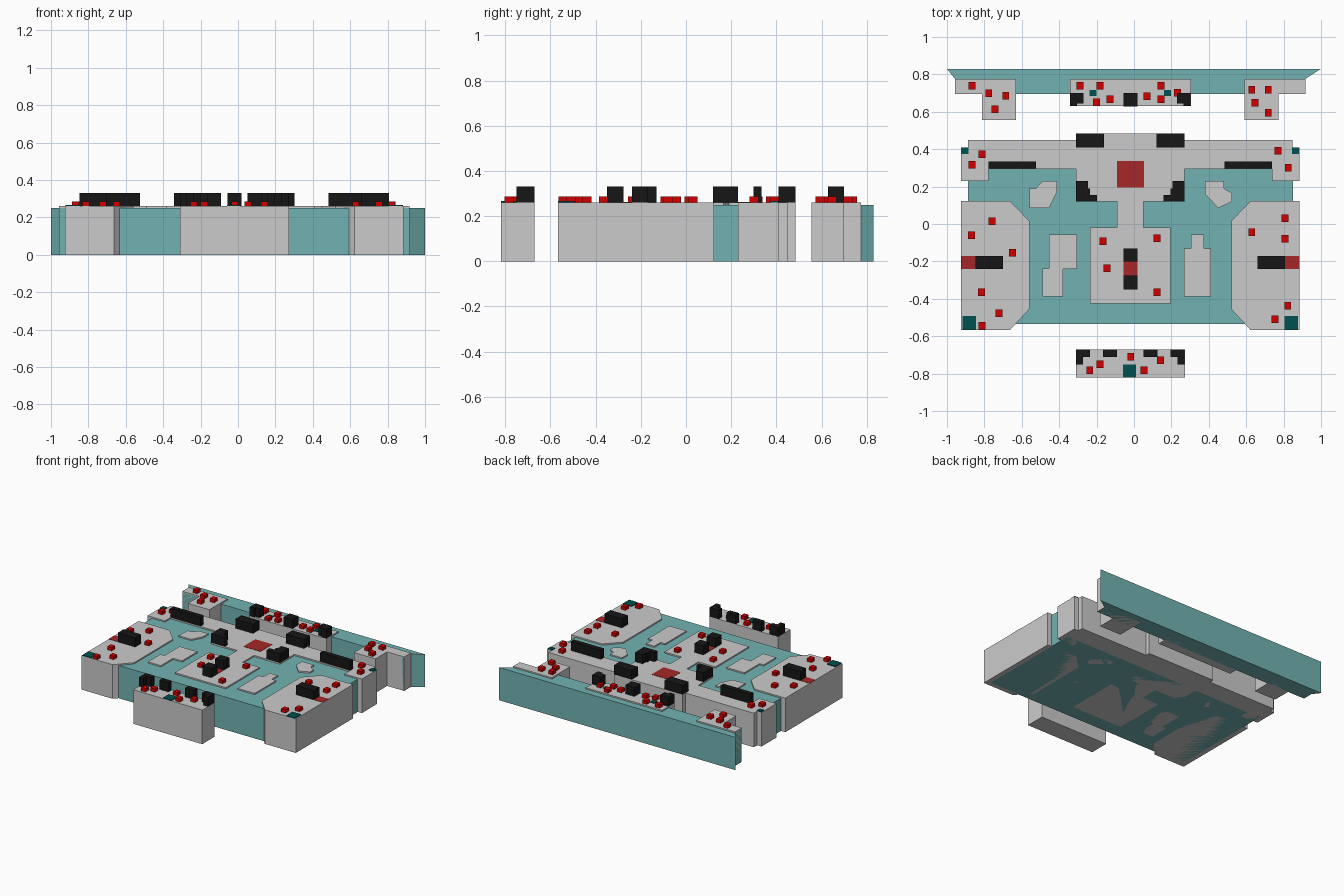
import bpy, bmesh

TOP, WATER = 0.26, 0.25


def material(name, rgb):
    m = bpy.data.materials.new(name)
    m.diffuse_color = (*rgb, 1)
    return m


TEAL = material("teal", (0.17, 0.45, 0.45))
DARK_TEAL = material("dark_teal", (0.0, 0.08, 0.08))
BLACK = material("black", (0.008, 0.008, 0.008))
RED = material("red", (0.65, 0.0, 0.0))
PAD_RED = material("pad_red", (0.38, 0.02, 0.02))


def prism(name, polys, z0, z1, mat=None):
    """Extrude one or more outlines from z0 to z1 into one object."""
    bm = bmesh.new()
    for pts in polys:
        face = bm.faces.new([bm.verts.new((x, y, z0)) for x, y in pts])
        out = bmesh.ops.extrude_face_region(bm, geom=[face], use_keep_orig=True)
        for v in out["geom"]:
            if isinstance(v, bmesh.types.BMVert):
                v.co.z = z1
    bmesh.ops.recalc_face_normals(bm, faces=bm.faces)
    me = bpy.data.meshes.new(name)
    bm.to_mesh(me)
    bm.free()
    ob = bpy.data.objects.new(name, me)
    bpy.context.collection.objects.link(ob)
    if mat:
        me.materials.append(mat)
    return ob


def rect(x0, x1, y0, y1):
    return [(x0, y0), (x1, y0), (x1, y1), (x0, y1)]


def flip(pts, c=-0.02):
    """Mirror an outline across the board's centre line x = c."""
    return [(2 * c - x, y) for x, y in reversed(pts)]


def both(rects, c=-0.02):
    shapes = [rect(*r) for r in rects]
    return shapes + [flip(s, c) for s in shapes]


# Teal base slab and flared rear strip
prism("main_base", [rect(-0.888, 0.85, -0.535, 0.30)], 0, WATER, TEAL)
prism("rear_strip", [[(-1, 0.83), (-0.957, 0.775), (-0.957, 0.695), (0.915, 0.695),
                      (0.915, 0.775), (1, 0.83)]], 0, WATER, TEAL)

# Central platform: T-shaped hall with neck and square room
half = [(-0.31, 0.485), (-0.31, 0.45), (-0.888, 0.45), (-0.888, 0.41), (-0.925, 0.41),
        (-0.925, 0.23), (-0.778, 0.23), (-0.778, 0.295), (-0.31, 0.295), (-0.31, 0.12),
        (-0.091, 0.12), (-0.091, -0.018), (-0.235, -0.018), (-0.235, -0.425)]
prism("central_platform", [half + flip(half)], 0, TOP)

# Chamfered side platforms
side = [(-0.925, 0.123), (-0.663, 0.123), (-0.56, 0.016), (-0.56, -0.455),
        (-0.663, -0.567), (-0.925, -0.567)]
prism("side_platforms", [side, flip(side)], 0, TOP)

# Detached front and rear platforms
prism("front_platform", [rect(-0.31, 0.272, -0.82, -0.67)], 0, TOP)
prism("rear_platform", [rect(-0.342, 0.305, 0.63, 0.775)], 0, TOP)
corner = [(-0.957, 0.775), (-0.957, 0.695), (-0.813, 0.695), (-0.813, 0.555),
          (-0.63, 0.555), (-0.63, 0.775)]
prism("rear_corner_platforms", [corner, flip(corner)], 0, TOP)

# Small islands
prism("islands", [
    [(-0.49, 0.23), (-0.412, 0.23), (-0.412, 0.17), (-0.455, 0.085), (-0.56, 0.085),
     (-0.56, 0.19), (-0.525, 0.19)],
    [(0.38, 0.23), (0.48, 0.23), (0.48, 0.19), (0.524, 0.165), (0.524, 0.12),
     (0.45, 0.085), (0.38, 0.16)],
    [(-0.455, -0.055), (-0.305, -0.055), (-0.305, -0.24), (-0.38, -0.24),
     (-0.38, -0.387), (-0.49, -0.387), (-0.49, -0.238), (-0.455, -0.238)],
    [(0.305, -0.055), (0.375, -0.055), (0.375, -0.13), (0.412, -0.13),
     (0.412, -0.387), (0.267, -0.387), (0.267, -0.13), (0.305, -0.13)],
], 0, TOP)

# Black blocks
stairs = [(-0.31, 0.12), (-0.198, 0.12), (-0.198, 0.155), (-0.235, 0.155), (-0.235, 0.19),
          (-0.245, 0.19), (-0.245, 0.23), (-0.31, 0.23)]
front_ell = [(-0.31, -0.67), (-0.31, -0.75), (-0.273, -0.75), (-0.273, -0.711),
             (-0.235, -0.711), (-0.235, -0.67)]
rear_ell = [(-0.342, 0.63), (-0.305, 0.63), (-0.305, 0.645), (-0.27, 0.645),
            (-0.27, 0.70), (-0.342, 0.70)]
shapes = [s for p in (stairs, front_ell, rear_ell) for s in (p, flip(p))]
shapes += both([(-0.31, -0.16, 0.41, 0.485), (-0.778, -0.524, 0.298, 0.335),
                (-0.847, -0.70, -0.24, -0.17), (-0.166, -0.091, -0.711, -0.67)])
shapes += [rect(-0.055, 0.019, *y) for y in ((-0.2, -0.13), (-0.35, -0.276), (0.628, 0.70))]
prism("black_blocks", shapes, TOP, 0.33, BLACK)

# Flat red pads
prism("red_pads", both([(-0.925, -0.847, -0.24, -0.17)])
      + [rect(-0.091, 0.053, 0.195, 0.338), rect(-0.055, 0.019, -0.276, -0.2)],
      TOP - 0.002, TOP + 0.002, PAD_RED)

# Flat dark teal pads
prism("teal_pads", both([(-0.917, -0.845, -0.567, -0.493), (-0.922, -0.885, 0.374, 0.41),
                         (-0.237, -0.2, 0.684, 0.717)])
      + [rect(-0.06, 0.012, -0.82, -0.75)], TOP - 0.002, TOP + 0.006, DARK_TEAL)

# Scattered red cubes, grouped by platform
cubes = {
    "rear_corner": [(-0.866, 0.738), (-0.777, 0.70), (-0.686, 0.686), (-0.743, 0.613),
                    (0.629, 0.717), (0.718, 0.717), (0.647, 0.647), (0.718, 0.594)],
    "rear": [(-0.289, 0.738), (-0.182, 0.738), (-0.2, 0.65), (-0.128, 0.668),
             (0.07, 0.684), (0.144, 0.738), (0.144, 0.668), (0.233, 0.702)],
    "hall": [(-0.813, 0.374), (-0.866, 0.318), (0.77, 0.392), (0.824, 0.302),
             (-0.166, -0.092), (0.123, -0.075), (-0.144, -0.237), (0.123, -0.366)],
    "left": [(-0.869, -0.059), (-0.759, 0.014), (-0.65, -0.153), (-0.815, -0.366),
             (-0.722, -0.476), (-0.813, -0.545)],
    "right": [(0.629, -0.043), (0.807, 0.03), (0.807, -0.08), (0.822, -0.438),
              (0.754, -0.51)],
    "front": [(-0.018, -0.711), (-0.182, -0.749), (-0.237, -0.783), (0.053, -0.783),
              (0.142, -0.729)],
}
for place, spots in cubes.items():
    prism("red_cubes_" + place,
          [rect(x - 0.018, x + 0.018, y - 0.02, y + 0.02) for x, y in spots],
          TOP, 0.286, RED)
